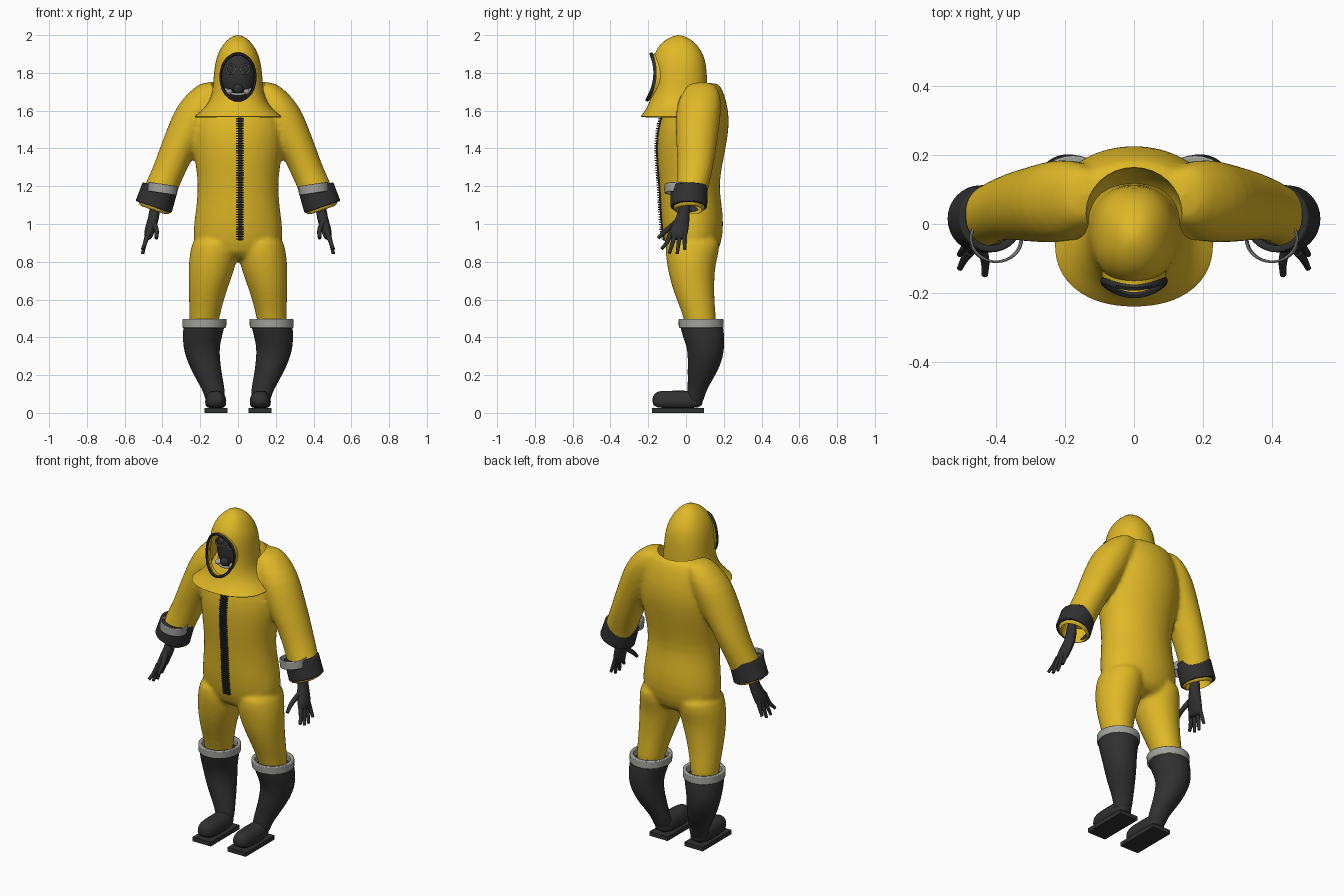
import bpy, bmesh
from math import sin, cos, pi, copysign
from mathutils import Vector, Matrix

if "Cube" in bpy.data.objects:
    bpy.data.objects.remove(bpy.data.objects["Cube"])


def material(name, rgb):
    m = bpy.data.materials.new(name)
    m.use_nodes = True
    m.diffuse_color = (*rgb, 1)
    m.node_tree.nodes["Principled BSDF"].inputs["Base Color"].default_value = (*rgb, 1)
    return m


YELLOW = material("suit_yellow", (0.74, 0.48, 0.02))
BLACK = material("rubber_black", (0.03, 0.03, 0.03))
GREY = material("trim_grey", (0.36, 0.36, 0.34))
RIM = material("goggle_grey", (0.09, 0.09, 0.09))


def activate(ob):
    bpy.ops.object.select_all(action="DESELECT")
    ob.select_set(True)
    bpy.context.view_layer.objects.active = ob


def smooth(ob, angle=0.9):
    activate(ob)
    bpy.ops.object.shade_smooth_by_angle(angle=angle)


def apply(ob, kind, **settings):
    mod = ob.modifiers.new(kind, kind)
    for key, value in settings.items():
        setattr(mod, key, value)
    activate(ob)
    bpy.ops.object.modifier_apply(modifier=mod.name)


def finish(name, bm, mat, angle=0.9):
    bmesh.ops.recalc_face_normals(bm, faces=bm.faces)
    me = bpy.data.meshes.new(name)
    bm.to_mesh(me)
    bm.free()
    me.materials.append(mat)
    ob = bpy.data.objects.new(name, me)
    bpy.context.collection.objects.link(ob)
    smooth(ob, angle)
    return ob


def skin(name, rings, mat, loop=False, caps="both", subdiv=0):
    """Bridge rings of points; loop joins the last ring to the first."""
    bm = bmesh.new()
    vs = [[bm.verts.new(p) for p in r] for r in rings]
    n = len(vs[0])
    pairs = list(zip(vs, vs[1:])) + ([(vs[-1], vs[0])] if loop else [])
    for a, b in pairs:
        for i in range(n):
            j = (i + 1) % n
            bm.faces.new((a[i], a[j], b[j], b[i]))
    if not loop and caps in ("both", "first"):
        bm.faces.new(vs[0])
    if not loop and caps == "both":
        bm.faces.new(vs[-1])
    ob = finish(name, bm, mat)
    if subdiv:
        apply(ob, "SUBSURF", levels=subdiv)
        smooth(ob)
    return ob


def section(z, x0, x1, y0, y1, tilt=0, s=1, power=2, n=32):
    """Horizontal oval between the given limits, tilted along x."""
    cx, cy, rx, ry = (x0 + x1) / 2, (y0 + y1) / 2, (x1 - x0) / 2, (y1 - y0) / 2
    pts = []
    for i in range(n):
        c, d = cos(2 * pi * i / n), sin(2 * pi * i / n)
        dx = copysign(abs(c) ** (2 / power), c) * rx
        dy = copysign(abs(d) ** (2 / power), d) * ry
        pts.append(Vector((s * (cx + dx), cy + dy, z + tilt * dx)))
    return pts


def loft(name, rows, mat, s=1, power=2, **kw):
    return skin(name, [section(*r, s=s, power=power) for r in rows], mat, **kw)


def band(name, low, high, wall, mat, s):
    """Thick open collar between two sections."""
    def inset(r):
        return (r[0], r[1] + wall, r[2] - wall, r[3] + wall, r[4] - wall, *r[5:])
    ob = loft(name, [low, high, inset(high), inset(low)], mat, s, loop=True)
    apply(ob, "BEVEL", width=0.005, segments=2)
    smooth(ob)


def tube(name, pts, radius, mat, ends=(1, 0.6), s=1):
    cu = bpy.data.curves.new(name, "CURVE")
    cu.dimensions, cu.bevel_depth, cu.bevel_resolution = "3D", radius, 3
    cu.use_fill_caps = True
    sp = cu.splines.new("BEZIER")
    sp.bezier_points.add(len(pts) - 1)
    for i, (b, p) in enumerate(zip(sp.bezier_points, pts)):
        b.co = (s * p[0], p[1], p[2])
        b.handle_left_type = b.handle_right_type = "AUTO"
        b.radius = ends[0] + (ends[1] - ends[0]) * i / (len(pts) - 1)
    cu.materials.append(mat)
    ob = bpy.data.objects.new(name, cu)
    bpy.context.collection.objects.link(ob)
    activate(ob)
    bpy.ops.object.convert(target="MESH")
    smooth(ob)


def ball(name, loc, scale, mat):
    bm = bmesh.new()
    bmesh.ops.create_uvsphere(bm, u_segments=32, v_segments=20, radius=1,
                              matrix=Matrix.Translation(loc) @ Matrix.Diagonal((*scale, 1)))
    return finish(name, bm, mat)


def cut(ob, cutter):
    apply(ob, "BOOLEAN", object=cutter, operation="DIFFERENCE", solver="EXACT")
    bpy.data.objects.remove(cutter)


# Suit: torso, legs and sleeves fused into one soft body
torso = [(z, -w, w, f, b) for z, w, f, b in (
    (.8, .19, -.08, .15), (.9, .24, -.115, .19), (1.0, .235, -.13, .2), (1.1, .22, -.135, .19),
    (1.2, .212, -.14, .175), (1.3, .222, -.15, .19), (1.4, .24, -.155, .21), (1.5, .25, -.15, .228),
    (1.6, .23, -.12, .228), (1.7, .2, -.05, .2), (1.76, .15, .0, .17))]
leg = [(.95, .01, .235, -.11, .19), (.85, .0, .255, -.11, .175), (.78, .012, .262, -.1, .155),
       (.7, .04, .262, -.085, .15), (.6, .075, .26, -.05, .15), (.5, .1, .257, -.01, .16),
       (.42, .11, .257, .0, .16)]
sleeve = [(1.755, .09, .19, .02, .15), (1.7, .08, .26, -.02, .18), (1.62, .09, .33, -.055, .19),
          (1.5, .14, .377, -.055, .175), (1.4, .215, .415, -.05, .16), (1.3, .265, .45, -.045, .145),
          (1.2, .32, .49, -.05, .12, .2), (1.1, .355, .525, -.07, .1, .35),
          (1.075, .362, .53, -.07, .1, .35), (1.07, .364, .53, -.07, .1, .35)]
parts = [loft("suit", torso, YELLOW, subdiv=1)]
for s in (1, -1):
    parts += [loft("leg", leg, YELLOW, s, subdiv=1), loft("sleeve", sleeve, YELLOW, s, subdiv=1)]
suit = parts[0]
activate(suit)
for p in parts:
    p.select_set(True)
bpy.ops.object.join()
apply(suit, "REMESH", mode="VOXEL", voxel_size=0.012)
apply(suit, "SMOOTH", factor=0.5, iterations=6)
# Neck opening and hollow sleeve ends
cut(suit, ball("neck_cutter", (0, .03, 1.76), (.14, .135, .19), YELLOW))
for s in (1, -1):
    cut(suit, loft("sleeve_cutter", [(1.16, .355, .49, -.045, .085, .3),
                                     (1.0, .385, .54, -.055, .085, .35)], YELLOW, s))
smooth(suit, 0.8)

# Zipper follows the chest surface
bm = bmesh.new()
for i in range(50):
    z = .92 + i * .013
    hit, loc, _, _ = suit.ray_cast(Vector((.011, -1, z)), Vector((0, 1, 0)))
    y = loc.y if hit else -.14
    for size in ((.042, .032, .006), (.024, .014, .0135)):
        bmesh.ops.create_cube(bm, size=1, matrix=Matrix.Translation((.011, y, z))
                              @ Matrix.Diagonal((*size, 1)))
finish("zipper", bm, BLACK, 0.3)

# Hood with flared cape
hood = loft("hood", [(z, -w, w, f, b) for z, w, f, b in (
    (2.0, .008, -.048, -.032), (1.99, .04, -.085, .008), (1.955, .078, -.138, .056),
    (1.9, .108, -.17, .092), (1.85, .122, -.176, .106), (1.78, .13, -.173, .112),
    (1.7, .135, -.18, .115), (1.65, .152, -.192, .115), (1.61, .18, -.21, .118),
    (1.575, .225, -.237, .12), (1.57, .23, -.24, .12))], YELLOW, power=2.2, caps="first", subdiv=1)
apply(hood, "SOLIDIFY", thickness=0.008, offset=-1)


def oval(scale, dy, flat=False, n=48):
    pts = []
    for i in range(n):
        c, d = cos(2 * pi * i / n), sin(2 * pi * i / n)
        y = 0 if flat else -.165 + .011 * d - .03 * d * d
        pts.append(Vector((.092 * scale * c, y + dy, 1.778 + .122 * scale * d)))
    return pts


# Face opening, its lip and dark frame
cut(hood, skin("face_cutter", [oval(1, -.35, True), oval(1, -.06, True)], YELLOW))
smooth(hood, 0.7)
skin("face_lip", [oval(1, 0), oval(1.03, .04)], YELLOW, caps="none")
skin("face_frame", [oval(.93, 0), oval(.97, -.009), oval(1.03, -.009), oval(1.07, 0),
                    oval(1.03, .009), oval(.97, .009)], BLACK, loop=True)

# Gas mask
ball("mask", (0, -.05, 1.775), (.09, .08, .132), BLACK)
bpy.ops.object.select_all(action="DESELECT")
for side, s in (("left", 1), ("right", -1)):
    bpy.ops.mesh.primitive_torus_add(location=(s * .038, -.122, 1.82), rotation=(pi / 2, 0, 0),
                                     major_radius=.024, minor_radius=.005)
    rim = bpy.context.object
    rim.name = side + "_goggle_rim"
    rim.data.materials.append(RIM)
    smooth(rim)
    ball(side + "_goggle_lens", (s * .038, -.118, 1.82), (.022, .006, .022), BLACK)
    ball(side + "_mask_filter", (s * .046, -.118, 1.7), (.018, .022, .016), GREY)
tube("mask_strap", [(-.066, -.09, 1.715), (-.03, -.128, 1.69), (.03, -.128, 1.69),
                    (.066, -.09, 1.715)], .007, GREY, (1, 1))
ball("mask_snout", (0, -.125, 1.715), (.026, .024, .026), BLACK)

for side, s in (("left", 1), ("right", -1)):
    # Sleeve cuff with pale tape
    band(side + "_sleeve_cuff", (1.09, .352, .542, -.082, .112, .34),
         (1.2, .318, .505, -.082, .115, .22), .02, BLACK, s)
    band(side + "_cuff_tape", (1.163, .325, .48, -.113, .03, .15),
         (1.212, .32, .475, -.113, .03, .15), .007, GREY, s)
    # Gloved hand
    loft(side + "_glove", [(1.16, .41, .465, -.035, .025), (1.06, .413, .468, -.038, .02),
                           (1.01, .422, .484, -.068, .018), (.96, .442, .497, -.09, .012),
                           (.93, .452, .497, -.092, .003), (.915, .465, .49, -.08, -.01)],
         BLACK, s, subdiv=1)
    for i, (finger, tip) in enumerate((("index", .868), ("middle", .845),
                                       ("ring", .842), ("little", .865))):
        y = -.081 + i * .024
        tube(f"{side}_{finger}_finger", [(.475, y, .95), (.492, y - .022 + i * .008, .9),
                                         (.505, y - .048 + i * .017, tip)], .014, BLACK, s=s)
    tube(side + "_thumb", [(.448, -.05, 1.01), (.432, -.105, .965), (.432, -.148, .925)],
         .016, BLACK, s=s)
    # Rubber boot
    band(side + "_boot_cuff", (.45, .063, .294, -.038, .2), (.497, .06, .294, -.04, .198),
         .02, GREY, s)
    loft(side + "_boot", [(.04, .072, .168, .0, .088), (.1, .068, .178, .005, .1),
                          (.15, .075, .205, .01, .125), (.22, .088, .245, .008, .168),
                          (.29, .096, .275, .01, .195), (.35, .098, .29, .005, .203),
                          (.41, .083, .293, -.02, .203), (.47, .068, .288, -.033, .195)],
         BLACK, s, caps="first", subdiv=1)
    loft(side + "_foot", [(.02, .066, .17, -.172, .085), (.06, .06, .176, -.18, .09),
                          (.09, .066, .17, -.176, .086), (.11, .082, .154, -.16, .07),
                          (.118, .1, .136, -.13, .05)], BLACK, s, 3, subdiv=1)
    bm = bmesh.new()
    bmesh.ops.create_cube(bm, size=1, matrix=Matrix.Translation((s * .117, -.043, .0125))
                          @ Matrix.Diagonal((.122, .275, .025, 1)))
    finish(side + "_sole", bm, BLACK, 0.5)
